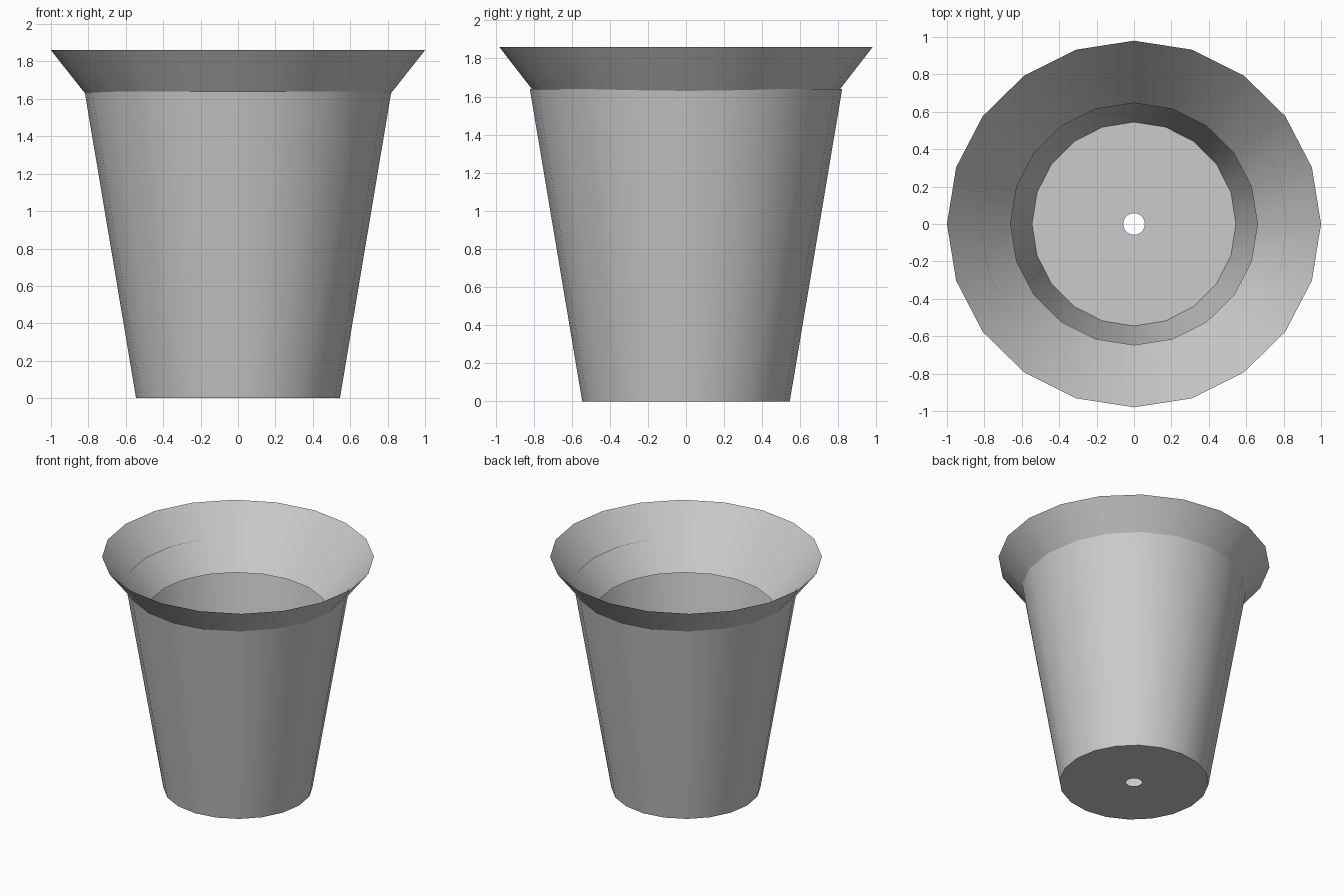
import bpy, bmesh
from math import cos, sin, pi, radians

if "Cube" in bpy.data.objects:
    bpy.data.objects.remove(bpy.data.objects["Cube"])

SIDES = 20


def lathe(name, profile, y_scale=1.0):
    """Spin an (r, z) profile into an open sheet."""
    bm = bmesh.new()
    rings = []
    for r, z in profile:
        rings.append([bm.verts.new((r * cos(2 * pi * i / SIDES),
                                    r * sin(2 * pi * i / SIDES) * y_scale, z))
                      for i in range(SIDES)])
    for a, b in zip(rings, rings[1:]):
        for i in range(SIDES):
            j = (i + 1) % SIDES
            bm.faces.new((a[i], a[j], b[j], b[i]))
    mesh = bpy.data.meshes.new(name)
    bm.to_mesh(mesh)
    bm.free()
    ob = bpy.data.objects.new(name, mesh)
    bpy.context.collection.objects.link(ob)
    bpy.ops.object.select_all(action='DESELECT')
    ob.select_set(True)
    bpy.context.view_layer.objects.active = ob
    bpy.ops.object.shade_smooth_by_angle(angle=radians(30))
    return ob


# Pot body: floor with a drain hole, then the tapered wall
lathe("pot_body", [(0.058, 0), (0.545, 0), (0.82, 1.64)])

# Flared rim, its lower edge reaching inside the pot
lathe("flared_rim", [(0.66, 1.43), (1.0, 1.86)], y_scale=0.98)
